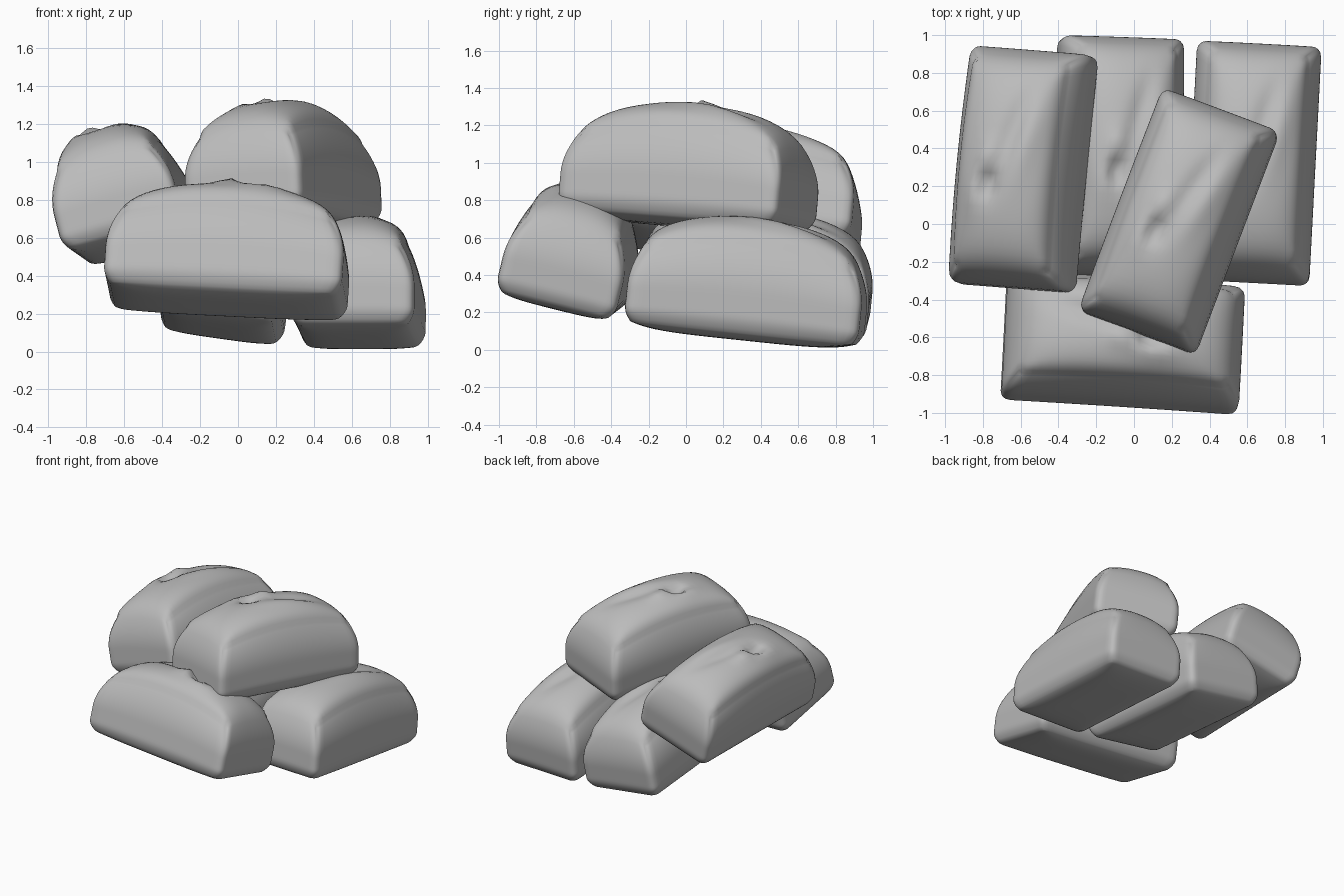
import bpy, bmesh, math
from mathutils import Matrix, Vector

cube = bpy.data.objects.get("Cube")
if cube:
    bpy.data.objects.remove(cube, do_unlink=True)

HALF_W, HALF_L, CORNER = 0.33, 0.63, 0.05
RIM, ARCH, CROWN = 0.45, 0.08, 0.10

# Sack cloth
cloth = bpy.data.materials.new("grey_cloth")
cloth.use_nodes = True
grey = (0.5, 0.5, 0.5, 1)
cloth.diffuse_color = grey
bsdf = cloth.node_tree.nodes["Principled BSDF"]
bsdf.inputs["Base Color"].default_value = grey
bsdf.inputs["Roughness"].default_value = 0.8


def bump(x, y, cx, cy, sx, sy):
    return math.exp(-((x - cx) / sx) ** 2 - ((y - cy) / sy) ** 2)


def spread(a):
    # gather the grid lines near the edges
    return 0.6 * math.sin(a * math.pi / 2) + 0.4 * a


def folds(x, y):
    # pinched pleat with a long crease behind it
    pleat = 0.035 * bump(x, y, -0.08, 0.0, 0.06, 0.08)
    pit = -0.07 * bump(x, y, -0.07, -0.11, 0.05, 0.06)
    flap = 0.02 * bump(x, y, -0.15, -0.16, 0.06, 0.12)
    crease = -0.025 * bump(x - 0.25 * y, y, 0.0, 0.2, 0.05, 0.2)
    ridge = 0.015 * bump(x - 0.25 * y, y, 0.1, 0.1, 0.06, 0.25)
    return pleat + pit + flap + crease + ridge


def shape(co):
    u, v, t = spread(co.x), spread(co.y), (co.z + 1) / 2
    # walls: tucked in at the base and at the shoulder, full in the middle
    inset = 0.035 * max(0, 1 - t / 0.2) ** 2 + 0.065 * max(0, (t - 0.45) / 0.55) ** 2
    hx, hy = HALF_W - inset, HALF_L - inset
    x, y = u * hx, v * hy
    qx, qy = abs(x) - hx + CORNER, abs(y) - hy + CORNER
    if qx > 0 and qy > 0:
        k = max(qx, qy) / math.hypot(qx, qy)
        x = math.copysign(hx - CORNER + qx * k, x)
        y = math.copysign(hy - CORNER + qy * k, y)
    # arched top with rounded shoulders, slightly sagging base
    au, av = min(1, abs(u)), min(1, abs(v))
    edge = max(au, av)
    crown = CROWN * (1 - au ** 2.5) ** 0.8 * (1 - 0.6 * av ** 4)
    top = RIM + ARCH * (1 - av ** 2) + crown - 0.04 * edge ** 14
    top += folds(x, y) * (1 - edge ** 4)
    base = 0.015 * edge ** 10 - 0.025 * (1 - au ** 4) * (1 - av ** 4)
    return Vector((x, y, t * top + (1 - t) * base))


def sack_mesh():
    bm = bmesh.new()
    bmesh.ops.create_cube(bm, size=2)
    bmesh.ops.subdivide_edges(bm, edges=bm.edges[:], cuts=23, use_grid_fill=True)
    for vert in bm.verts:
        vert.co = shape(vert.co)
    bmesh.ops.recalc_face_normals(bm, faces=bm.faces[:])
    mesh = bpy.data.meshes.new("sack")
    bm.to_mesh(mesh)
    bm.free()
    mesh.materials.append(cloth)
    return mesh


# name: centre of the base, then pitch, roll and yaw in degrees
sacks = {
    "front_sack": ((-0.07, -0.67, 0.255), (3, 14, 87)),
    "back_left_sack": ((0.63, 0.305, 0.075), (-6, 0, -3)),
    "back_middle_sack": ((-0.105, 0.34, 0.13), (-6, 8, -2)),
    "upper_right_sack": ((-0.545, 0.275, 0.565), (-4, -15, -4.5)),
    "top_sack": ((0.245, 0.0, 0.685), (-4, -4, -20.5)),
}

mesh = sack_mesh()
for name, (base, angles) in sacks.items():
    pitch, roll, yaw = (math.radians(a) for a in angles)
    sack = bpy.data.objects.new(name, mesh)
    bpy.context.collection.objects.link(sack)
    sack.matrix_world = (Matrix.Translation(base) @ Matrix.Rotation(yaw, 4, 'Z')
                         @ Matrix.Rotation(roll, 4, 'Y') @ Matrix.Rotation(pitch, 4, 'X'))

# smooth cloth all over
bpy.ops.object.select_all(action='DESELECT')
first = bpy.data.objects["front_sack"]
first.select_set(True)
bpy.context.view_layer.objects.active = first
bpy.ops.object.shade_smooth_by_angle(angle=math.radians(85))
